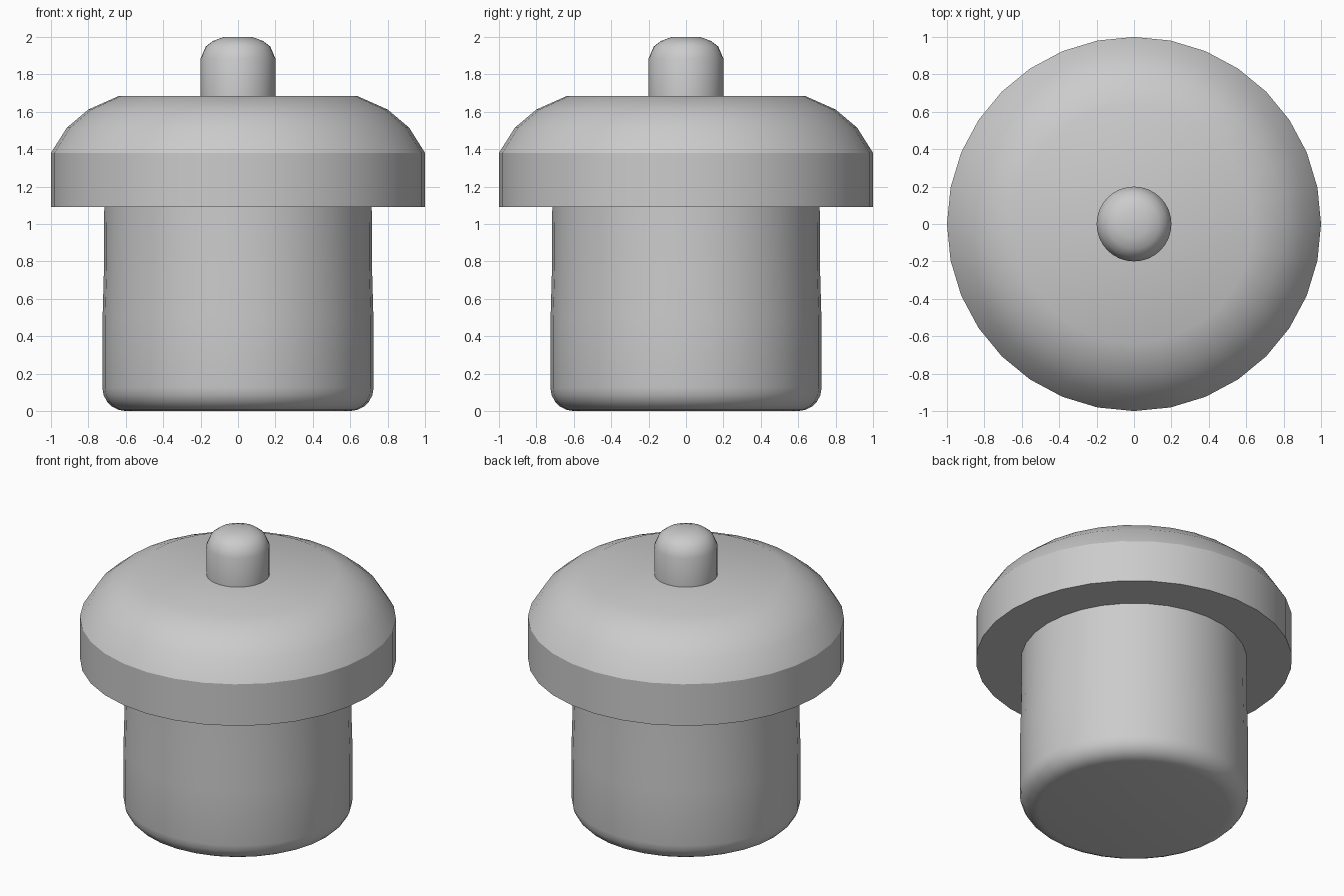
import bpy, bmesh, math

if "Cube" in bpy.data.objects:
    bpy.data.objects.remove(bpy.data.objects["Cube"])

SIDES = 32


def lathe(name, profile, smooth_angle):
    """Revolve an (r, z) profile about z and cap both ends."""
    bm = bmesh.new()
    rings = []
    for r, z in profile:
        rings.append([bm.verts.new((r * math.cos(2 * math.pi * i / SIDES),
                                    r * math.sin(2 * math.pi * i / SIDES), z))
                      for i in range(SIDES)])
    for a, b in zip(rings, rings[1:]):
        for i in range(SIDES):
            j = (i + 1) % SIDES
            bm.faces.new((a[i], a[j], b[j], b[i]))
    bm.faces.new(rings[0][::-1])
    bm.faces.new(rings[-1])
    mesh = bpy.data.meshes.new(name)
    bm.to_mesh(mesh)
    bm.free()
    obj = bpy.data.objects.new(name, mesh)
    bpy.context.collection.objects.link(obj)
    bpy.ops.object.select_all(action='DESELECT')
    obj.select_set(True)
    bpy.context.view_layer.objects.active = obj
    bpy.ops.object.shade_smooth_by_angle(angle=math.radians(smooth_angle))
    return obj


# Jar body: slight taper towards the top, rounded base edge
body = [(0.58, 0.005), (0.59, 0.0)][1:]
R, CORNER = 0.725, 0.125
body = [(R - CORNER + CORNER * math.sin(t), CORNER * (1 - math.cos(t)))
        for t in (math.radians(18 * k) for k in range(6))]
body += [(0.724, 0.5), (0.717, 0.75), (0.715, 1.09)]
lathe("jar_body", body, 40)

# Lid: straight rim under a faceted dome with a flat top
lathe("lid", [(1.0, 1.09), (1.0, 1.38), (0.915, 1.515), (0.80, 1.612),
              (0.636, 1.685)], 30)

# Knob: short post with a rounded top
lathe("lid_knob", [(0.2, 1.68), (0.2, 1.885), (0.173, 1.948),
                   (0.135, 1.978), (0.075, 2.0)], 30)
